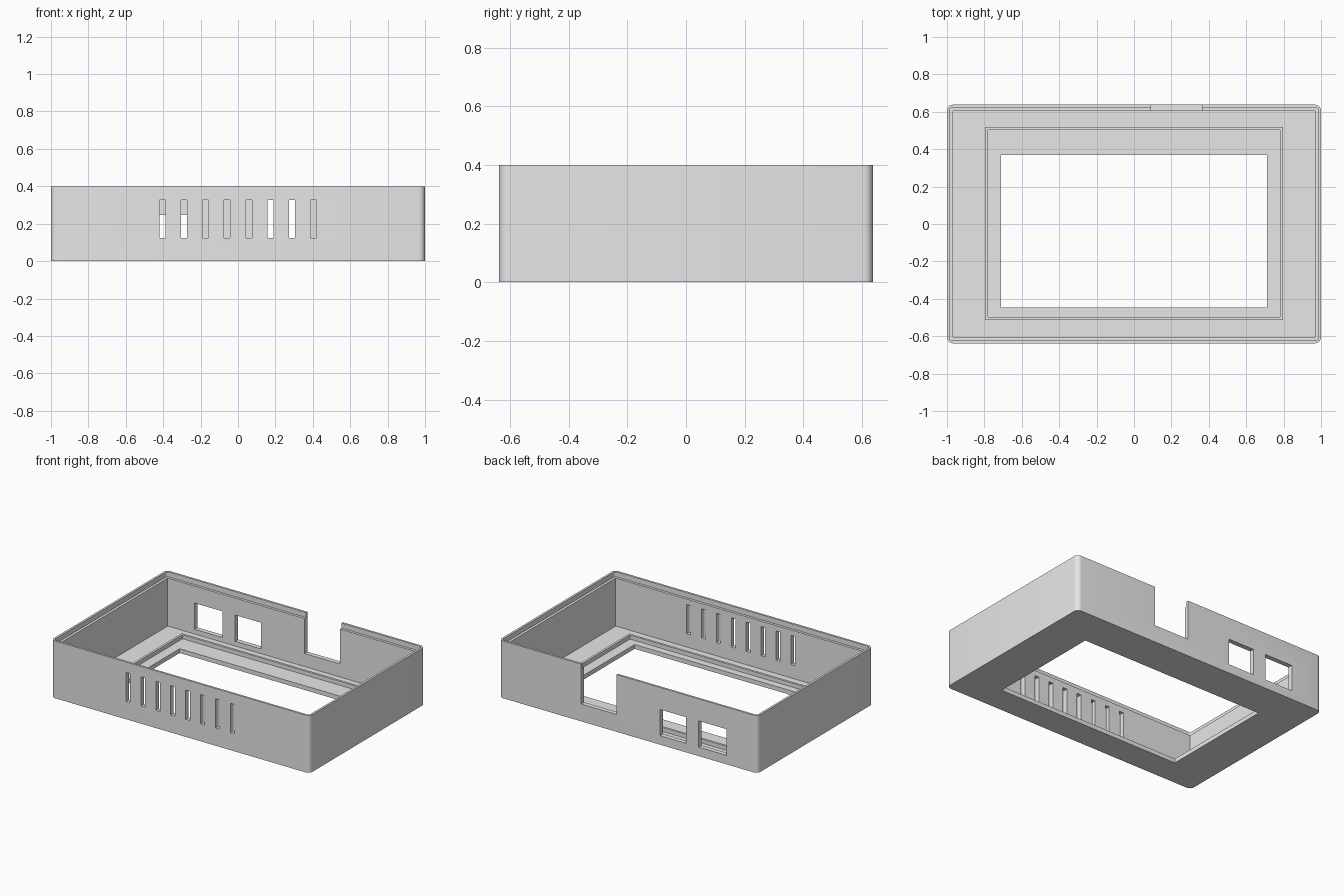
import bpy, bmesh

if "Cube" in bpy.data.objects:
    bpy.data.objects.remove(bpy.data.objects["Cube"], do_unlink=True)

grey = bpy.data.materials.new("plain_grey")
grey.use_nodes = True
grey.diffuse_color = (0.8, 0.8, 0.8, 1)
grey.node_tree.nodes["Principled BSDF"].inputs["Base Color"].default_value = (0.8, 0.8, 0.8, 1)


def block(name, x, y, z, radius=0.0):
    """Box from (min, max) ranges, with optional rounded upright edges."""
    bm = bmesh.new()
    bmesh.ops.create_cube(bm, size=1)
    for v in bm.verts:
        for i, (lo, hi) in enumerate((x, y, z)):
            v.co[i] = hi if v.co[i] > 0 else lo
    if radius:
        upright = [e for e in bm.edges
                   if abs(e.verts[0].co.z - e.verts[1].co.z) > 1e-4]
        bmesh.ops.bevel(bm, geom=upright, offset=radius, segments=6,
                        profile=0.5, affect='EDGES')
    mesh = bpy.data.meshes.new(name)
    bm.to_mesh(mesh)
    bm.free()
    mesh.materials.append(grey)
    ob = bpy.data.objects.new(name, mesh)
    bpy.context.collection.objects.link(ob)
    return ob


def carve(ob, cutters):
    """Subtract the cutters, then remove them."""
    for c in cutters:
        c.hide_render = True
        mod = ob.modifiers.new(c.name, 'BOOLEAN')
        mod.operation = 'DIFFERENCE'
        mod.solver = 'EXACT'
        mod.object = c
    graph = bpy.context.evaluated_depsgraph_get()
    mesh = bpy.data.meshes.new_from_object(ob.evaluated_get(graph))
    ob.modifiers.clear()
    ob.data = mesh
    for c in cutters:
        bpy.data.objects.remove(c, do_unlink=True)
    bpy.ops.object.select_all(action='DESELECT')
    ob.select_set(True)
    bpy.context.view_layer.objects.active = ob
    bpy.ops.object.shade_smooth_by_angle(angle=0.6)


HALF_X, HALF_Y, HEIGHT = 1.0, 0.638, 0.4
WALL, LIP, FLOOR = 0.033, 0.015, 0.03


def inset(d):
    return (-HALF_X + d, HALF_X - d), (-HALF_Y + d, HALF_Y - d)


# Open tray with a stepped lip and a display opening in the floor
shell = block("case_shell", *inset(0), (0, HEIGHT), 0.033)
cutters = [
    block("cavity_cutter", *inset(WALL), (FLOOR, 1)),
    block("lip_cutter", *inset(LIP), (0.365, 1), 0.015),
    block("opening_cutter", (-0.71, 0.71), (-0.447, 0.37), (-1, 0.2)),
]

# Ventilation slots through the front wall
for i in range(8):
    x = (i - 3.5) * 0.1154
    cutters.append(block("slot_cutter", (x - 0.016, x + 0.016), (-0.8, -0.57), (0.123, 0.327)))

# Connector windows and cable notch through the back wall
back = (0.57, 0.8)
for x in ((-0.76, -0.545), (-0.445, -0.245)):
    cutters.append(block("window_cutter", x, back, (0.063, 0.246)))
cutters.append(block("notch_cutter", (0.091, 0.364), back, (0.121, 1)))
carve(shell, cutters)

# Raised rim around the display opening
rim = block("display_rim", (-0.797, 0.797), (-0.513, 0.519), (FLOOR - 0.002, 0.058))
carve(rim, [block("rim_cutter", (-0.781, 0.781), (-0.497, 0.503), (-1, 1))])
